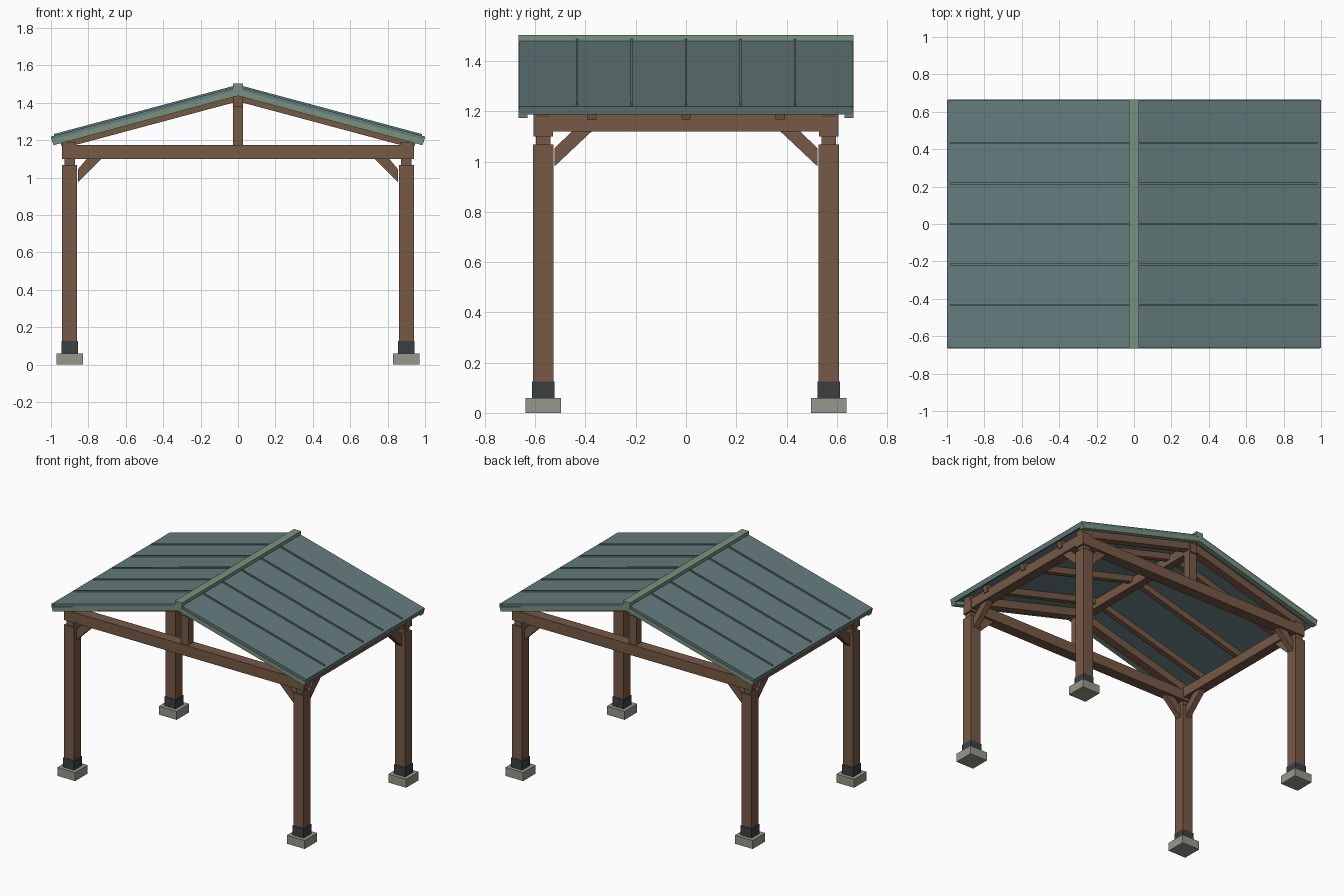
import bpy, bmesh

if "Cube" in bpy.data.objects:
    bpy.data.objects.remove(bpy.data.objects["Cube"])

def material(name, rgb):
    m = bpy.data.materials.new(name)
    m.diffuse_color = (*rgb, 1)
    m.use_nodes = True
    m.node_tree.nodes["Principled BSDF"].inputs["Base Color"].default_value = m.diffuse_color
    return m

WOOD = material("timber", (0.18, 0.10, 0.06))
ROOF = material("roof_sheet", (0.13, 0.20, 0.205))
TRIM = material("trim_green", (0.19, 0.29, 0.21))
METAL = material("dark_metal", (0.045, 0.05, 0.055))
STONE = material("concrete", (0.31, 0.31, 0.26))

def prism(name, pts, a, b, mat, axis="y"):
    """Extrude a profile (x,z) along y, or (y,z) along x, from a to b."""
    bm = bmesh.new()
    def at(p, t):
        return (p[0], t, p[1]) if axis == "y" else (t, p[0], p[1])
    lo = [bm.verts.new(at(p, a)) for p in pts]
    hi = [bm.verts.new(at(p, b)) for p in pts]
    bm.faces.new(lo)
    bm.faces.new(hi)
    n = len(pts)
    for i in range(n):
        j = (i + 1) % n
        bm.faces.new((lo[i], lo[j], hi[j], hi[i]))
    bmesh.ops.recalc_face_normals(bm, faces=bm.faces)
    me = bpy.data.meshes.new(name)
    bm.to_mesh(me)
    bm.free()
    me.materials.append(mat)
    ob = bpy.data.objects.new(name, me)
    bpy.context.collection.objects.link(ob)
    return ob

def box(name, cx, cy, wx, wy, z0, z1, mat):
    x0, x1 = cx - wx / 2, cx + wx / 2
    return prism(name, [(x0, z0), (x1, z0), (x1, z1), (x0, z1)],
                 cy - wy / 2, cy + wy / 2, mat)

SLOPE = 0.268
APEX = 1.487
PX, PY = 0.90, 0.568

def sloped(name, s, x0, x1, top, bottom, y, wy, mat):
    """Piece parallel to the roof; top and bottom are drops below the roof face."""
    x1b = x1 - (bottom - top) * 0.25      # outer end is square to the slope
    h = lambda x, d: APEX - SLOPE * x - d
    pts = [(s * x0, h(x0, top)), (s * x1, h(x1, top)),
           (s * x1b, h(x1b, bottom)), (s * x0, h(x0, bottom))]
    return prism(name, pts, y - wy / 2, y + wy / 2, mat)

# Posts with footings, shoes, necks and corner braces
for sx in (-1, 1):
    for sy in (-1, 1):
        x, y = sx * PX, sy * PY
        box("footing", x, y, 0.14, 0.14, 0, 0.06, STONE)
        box("post_shoe", x, y, 0.088, 0.088, 0.06, 0.125, METAL)
        box("post", x, y, 0.08, 0.08, 0.066, 1.067, WOOD)
        box("post_neck", x, y, 0.056, 0.056, 1.06, 1.11, WOOD)
        prism("tie_brace", [(sx * 0.855, 0.975), (sx * 0.727, 1.102),
                            (sx * 0.807, 1.102), (sx * 0.855, 1.045)],
              y - 0.02, y + 0.02, WOOD)
        prism("plate_brace", [(sy * 0.524, 0.98), (sy * 0.373, 1.122),
                              (sy * 0.452, 1.122), (sy * 0.524, 1.052)],
              x - 0.02, x + 0.02, WOOD, "x")

# Gable trusses
for sy in (-1, 1):
    y = sy * PY
    box("tie_beam", 0, y, 1.88, 0.076, 1.10, 1.175, WOOD)
    box("king_post", 0, y, 0.056, 0.056, 1.17, 1.40, WOOD)
    for s in (-1, 1):
        sloped("truss_chord", s, 0.0, 0.945, 0.02, 0.08, y, 0.056, WOOD)

# Long beams
box("ridge_beam", 0, 0, 0.056, 1.21, 1.38, 1.445, WOOD)
for s in (-1, 1):
    box("wall_plate", s * PX, 0, 0.07, 1.212, 1.12, 1.19, WOOD)

# Roof slopes
for s in (-1, 1):
    for y in (-0.375, 0, 0.375):
        sloped("rafter", s, 0.01, 0.955, 0.02, 0.068, y, 0.036, WOOD)
    sloped("roof_panel", s, 0, 1.0, 0, 0.022, 0, 1.326, ROOF)
    sloped("eave_trim", s, 0.98, 1.0, 0.004, 0.034, 0, 1.328, ROOF)
    for y in (-0.649, 0.649):
        sloped("barge_board", s, 0, 0.995, 0.018, 0.05, y, 0.035, TRIM)
    for i in range(-2, 3):
        sloped("roof_seam", s, 0.02, 0.985, -0.009, 0.004, i * 0.217, 0.009, ROOF)

# Ridge cap
box("ridge_cap", 0, 0, 0.056, 1.333, 1.465, 1.503, TRIM)
